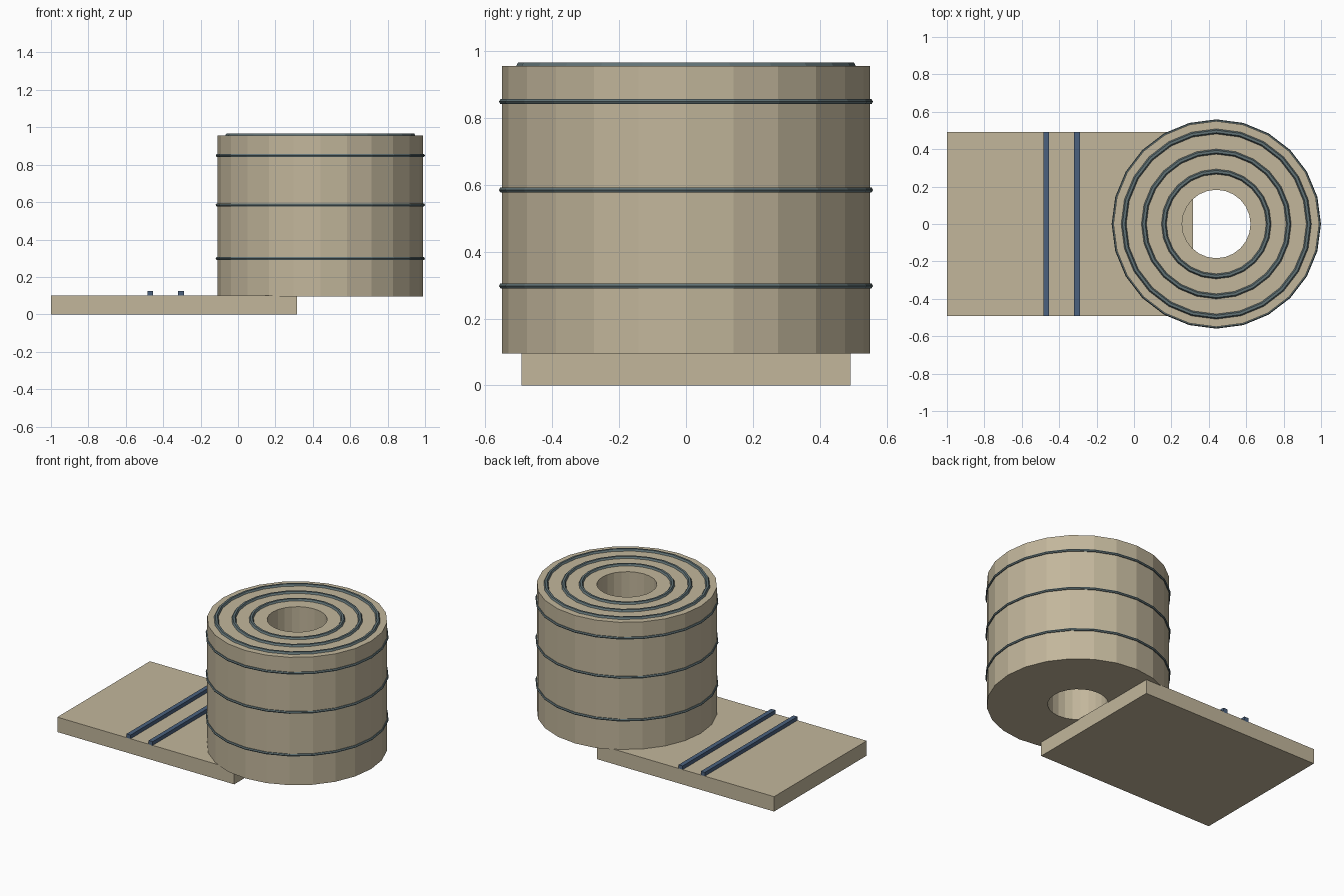
import bpy, bmesh
from math import cos, sin, tau

if "Cube" in bpy.data.objects:
    bpy.data.objects.remove(bpy.data.objects["Cube"])

CX = 0.44        # roll axis x
SIDES = 24


def material(name, color):
    m = bpy.data.materials.new(name)
    m.diffuse_color = (*color, 1)
    m.use_nodes = True
    m.node_tree.nodes["Principled BSDF"].inputs["Base Color"].default_value = m.diffuse_color
    return m


foam = material("foam_tan", (0.54, 0.47, 0.33))
strap = material("strap_blue", (0.07, 0.12, 0.21))
cord = material("cord_teal", (0.12, 0.17, 0.18))


def add_object(name, bm, mat):
    bmesh.ops.recalc_face_normals(bm, faces=bm.faces)
    mesh = bpy.data.meshes.new(name)
    bm.to_mesh(mesh)
    bm.free()
    mesh.materials.append(mat)
    obj = bpy.data.objects.new(name, mesh)
    bpy.context.collection.objects.link(obj)
    return obj


def box(name, lo, hi, mat):
    bm = bmesh.new()
    bmesh.ops.create_cube(bm, size=1)
    for v in bm.verts:
        v.co = [a + (c + 0.5) * (b - a) for a, b, c in zip(lo, hi, v.co)]
    return add_object(name, bm, mat)


def revolve(name, profile, mat):
    """Sweep a closed (radius, z) profile around the roll axis."""
    bm = bmesh.new()
    rings = [[bm.verts.new((r * cos(tau * i / SIDES), r * sin(tau * i / SIDES), z))
              for r, z in profile] for i in range(SIDES)]
    n = len(profile)
    for i in range(SIDES):
        a, b = rings[i], rings[(i + 1) % SIDES]
        for j in range(n):
            k = (j + 1) % n
            bm.faces.new((a[j], b[j], b[k], a[k]))
    obj = add_object(name, bm, mat)
    obj.location.x = CX
    return obj


def ring(name, radius, z, thick):
    revolve(name, [(radius + thick * cos(tau * k / 6), z + thick * sin(tau * k / 6))
                   for k in range(6)], cord)


# Unrolled flat part of the mat with two raised straps
box("flat_mat", (-1, -0.492, 0), (0.316, 0.492, 0.1), foam)
for i, x in enumerate((-0.47, -0.305)):
    box(f"strap_{i + 1}", (x - 0.015, -0.492, 0.095), (x + 0.015, 0.492, 0.125), strap)

# Rolled part: thick hollow cylinder
revolve("mat_roll", [(0.183, 0.095), (0.55, 0.095), (0.55, 0.955), (0.183, 0.955)], foam)

# Cords around the roll
for i, z in enumerate((0.298, 0.585, 0.849)):
    ring(f"side_cord_{i + 1}", 0.551, z, 0.0085)

# Concentric layer lines on the roll's end
for i, r in enumerate((0.28, 0.387, 0.495)):
    ring(f"layer_line_{i + 1}", r, 0.955, 0.0135)
